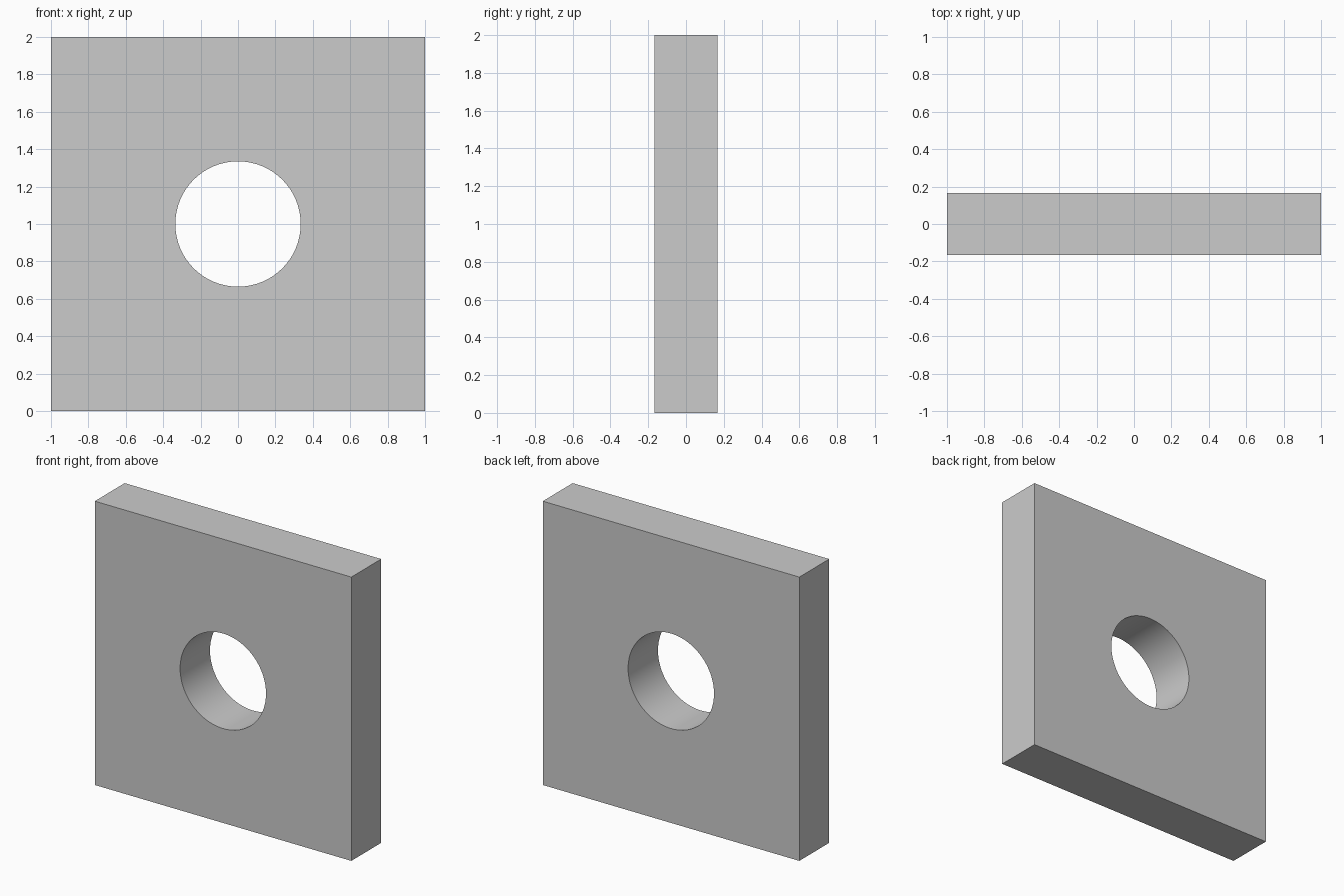
import bpy
from math import radians

if "Cube" in bpy.data.objects:
    bpy.data.objects.remove(bpy.data.objects["Cube"])

SIZE = 2.0
THICKNESS = 0.333
HOLE_RADIUS = 0.335
CENTRE = (0, 0, SIZE / 2)

# Round cutter for the through hole, running front to back
bpy.ops.mesh.primitive_cylinder_add(vertices=96, radius=HOLE_RADIUS, depth=THICKNESS * 3,
                                    location=CENTRE, rotation=(radians(90), 0, 0))
cutter = bpy.context.object
cutter.name = "hole_cutter"
cutter.hide_render = True

# Square plate
bpy.ops.mesh.primitive_cube_add(size=1, location=CENTRE)
plate = bpy.context.object
plate.name = "square_plate"
plate.scale = (SIZE, THICKNESS, SIZE)
bpy.ops.object.transform_apply(location=False, rotation=False, scale=True)

# Cut the hole, then drop the cutter
cut = plate.modifiers.new("hole", 'BOOLEAN')
cut.operation = 'DIFFERENCE'
cut.solver = 'EXACT'
cut.object = cutter
bpy.ops.object.modifier_apply(modifier=cut.name)
bpy.data.objects.remove(cutter, do_unlink=True)

# Smooth hole wall, sharp plate edges
bpy.ops.object.shade_smooth_by_angle(angle=radians(30))
